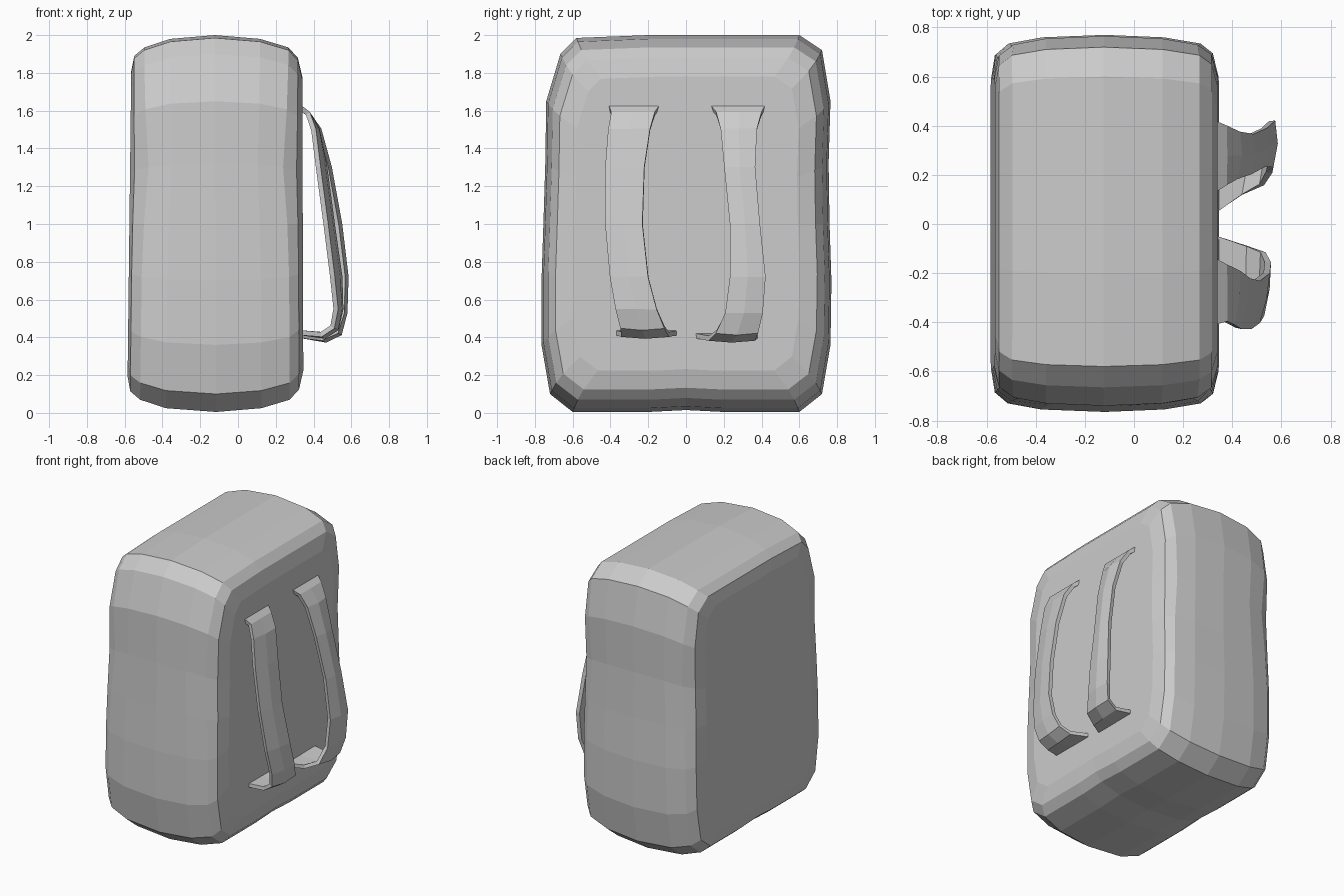
import bpy, bmesh, math
from mathutils import Vector


def finish(bm, name):
    bmesh.ops.recalc_face_normals(bm, faces=bm.faces[:])
    me = bpy.data.meshes.new(name)
    bm.to_mesh(me)
    bm.free()
    ob = bpy.data.objects.new(name, me)
    bpy.context.collection.objects.link(ob)
    return ob


# Bag body: a rounded (y, z) outline repeated across the depth with insets
outline = [(0.6, 2.0), (0.72, 1.92), (0.765, 1.65), (0.755, 1.32), (0.76, 1.0),
           (0.77, 0.7), (0.765, 0.36), (0.72, 0.1), (0.6, 0.005), (0.2, 0.005),
           (0, 0.015), (-0.2, 0.005), (-0.6, 0.005), (-0.72, 0.1), (-0.765, 0.36),
           (-0.765, 0.7), (-0.755, 1.0), (-0.745, 1.32), (-0.74, 1.65),
           (-0.665, 1.9), (-0.58, 1.985), (-0.2, 2.0), (0.2, 2.0)]
# (x, inset in y, inset in z, amount of waist)
slices = [(-0.575, 0.17, 0.19, 0), (-0.56, 0.08, 0.11, 0.3), (-0.507, 0.035, 0.065, 1),
          (-0.37, 0.01, 0.02, 0.5), (-0.12, 0, 0, 0), (0.12, 0.01, 0.02, -0.5),
          (0.27, 0.035, 0.065, -1), (0.32, 0.075, 0.12, -0.3), (0.343, 0.17, 0.22, 0)]
bm = bmesh.new()
rings = []
for x, iy, iz, waist in slices:
    ring = []
    for y, z in outline:
        pinch = 0.03 * waist * math.exp(-((z - 1.33) / 0.3) ** 2)
        y2, z2 = y * (0.77 - iy) / 0.77, 1 + (z - 1) * (1 - iz)
        lean = 0.012 * (1 - z2) * (-1 if x < -0.12 else 0.3)
        ring.append(bm.verts.new((x + pinch + lean, y2, z2)))
    rings.append(ring)
n = len(outline)
for a, b in zip(rings, rings[1:]):
    for i in range(n):
        bm.faces.new((a[i], a[(i + 1) % n], b[(i + 1) % n], b[i]))
bm.faces.new(rings[0])
bm.faces.new(rings[-1])
finish(bm, "bag_body")


# Shoulder straps: ribbons between an outer and an inner edge
# rows: z, outer x, outer y, inner x, inner y
def strap(name, rows, bulge):
    bm = bmesh.new()
    grid = []
    for z, xo, yo, xi, yi in rows:
        o, i = Vector((xo, yo, z)), Vector((xi, yi, z))
        mid = (o + i) / 2
        if xo > 0.37:
            mid += Vector((bulge, 0, -0.01 if z < 0.5 else 0))
        grid.append([bm.verts.new(p) for p in (o, mid, i)])
    for a, b in zip(grid, grid[1:]):
        for k in range(2):
            bm.faces.new((a[k], a[k + 1], b[k + 1], b[k]))
    ob = finish(bm, name)
    m = ob.modifiers.new("thickness", 'SOLIDIFY')
    m.thickness = 0.026
    m.offset = 0


strap("left_strap", [
    (1.62, 0.325, -0.41, 0.325, -0.14), (1.585, 0.37, -0.395, 0.37, -0.165),
    (1.5, 0.40, -0.41, 0.42, -0.19), (1.3, 0.425, -0.425, 0.46, -0.22),
    (1.0, 0.465, -0.425, 0.50, -0.23), (0.72, 0.50, -0.40, 0.54, -0.20),
    (0.55, 0.518, -0.37, 0.545, -0.155), (0.455, 0.50, -0.345, 0.525, -0.115),
    (0.415, 0.44, -0.34, 0.46, -0.09), (0.425, 0.325, -0.375, 0.325, -0.045)], 0.008)

strap("right_strap", [
    (1.62, 0.325, 0.42, 0.325, 0.13), (1.585, 0.37, 0.40, 0.37, 0.16),
    (1.5, 0.42, 0.375, 0.41, 0.185), (1.3, 0.475, 0.365, 0.465, 0.205),
    (1.0, 0.53, 0.39, 0.52, 0.235), (0.72, 0.562, 0.42, 0.555, 0.235),
    (0.53, 0.555, 0.405, 0.55, 0.21), (0.43, 0.53, 0.38, 0.52, 0.16),
    (0.395, 0.46, 0.365, 0.44, 0.12), (0.41, 0.325, 0.38, 0.325, 0.04)], 0.014)
